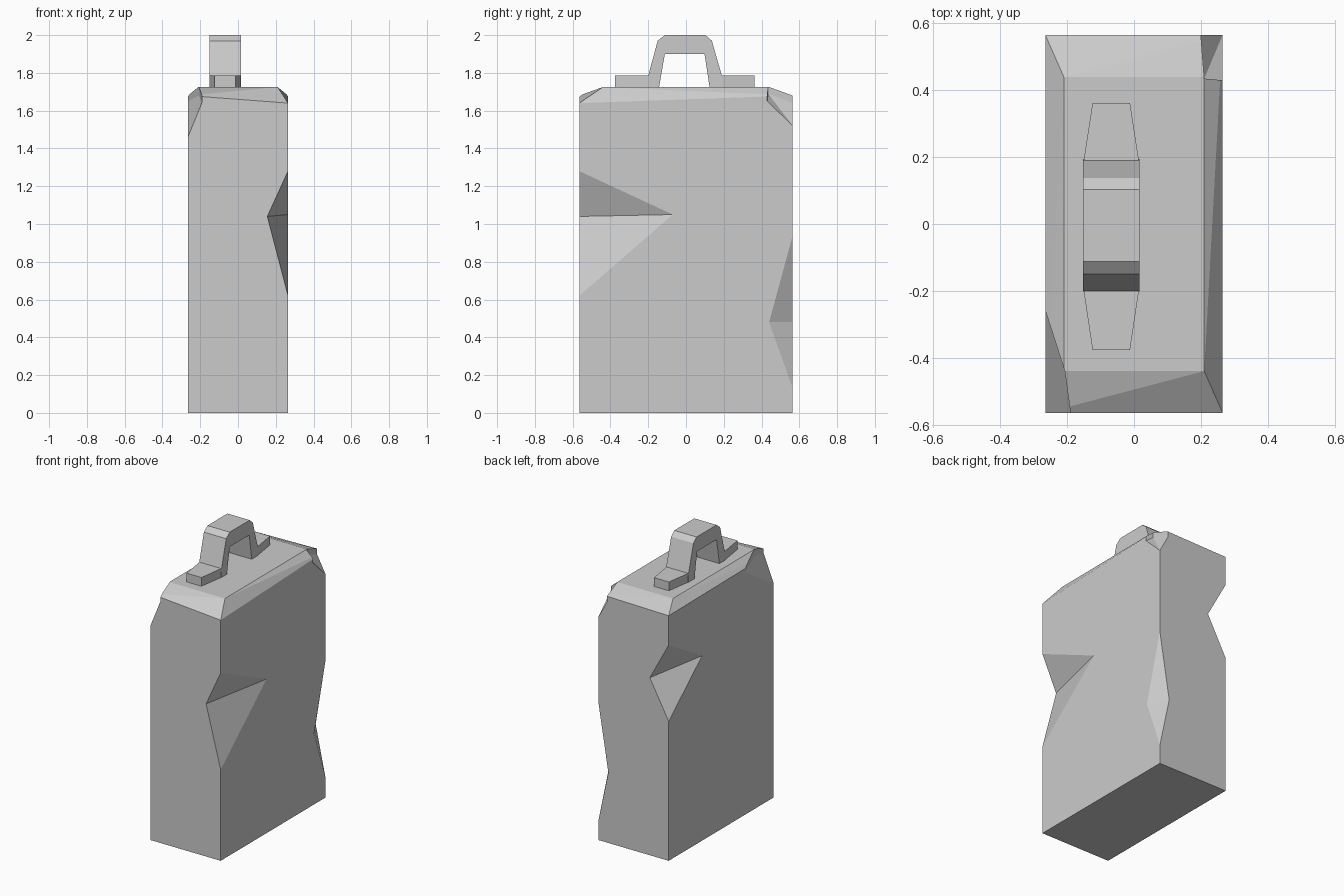
import bpy, bmesh
from mathutils import Vector

if "Cube" in bpy.data.objects:
    bpy.data.objects.remove(bpy.data.objects["Cube"])


def hull(name, pts):
    """Convex solid around a few corner points."""
    bm = bmesh.new()
    for p in pts:
        bm.verts.new(p)
    bmesh.ops.convex_hull(bm, input=bm.verts[:])
    bmesh.ops.dissolve_limit(bm, angle_limit=0.002, verts=bm.verts[:], edges=bm.edges[:])
    bmesh.ops.recalc_face_normals(bm, faces=bm.faces[:])
    return finish(name, bm)


def finish(name, bm):
    me = bpy.data.meshes.new(name)
    bm.to_mesh(me)
    bm.free()
    ob = bpy.data.objects.new(name, me)
    bpy.context.collection.objects.link(ob)
    return ob


def carve(body, cutter):
    mod = body.modifiers.new("carve", 'BOOLEAN')
    mod.operation, mod.solver, mod.object = 'DIFFERENCE', 'EXACT', cutter
    bpy.context.view_layer.objects.active = body
    bpy.ops.object.modifier_apply(modifier=mod.name)
    bpy.data.objects.remove(cutter)


W, D = 0.265, 0.565

# Body: tall box with a sloped shoulder
body = hull("body",
            [(x, y, 0) for x in (-W, W) for y in (-D, D)]
            + [(-W, -D, 1.68), (W, -D, 1.64), (W, D, 1.68), (-W, D, 1.67)]
            + [(x, y, 1.725) for x in (-0.21, 0.21) for y in (-0.44, 0.44)])

# Dents in the vertical edges: (edge x, edge y, z low, z high, side point, end point)
dents = [
    (W, -D, 0.62, 1.28, (W, -0.07, 1.05), (0.155, -D, 1.04)),
    (-W, D, 0.95, 1.47, (-W, 0.205, 1.26), (-0.123, D, 1.21)),
    (W, D, 0.13, 0.94, (W, 0.44, 0.48), (0.19, D, 0.48)),
]
for x, y, lo, hi, side, end in dents:
    mid = (Vector(side) + Vector(end)) / 2
    pts = [Vector(p) for p in ((x, y, lo), (x, y, hi), side, end)]
    carve(body, hull("dent_cutter", [mid + (p - mid) * 1.3 for p in pts]))

# Broken shoulder corners: low point, end point, side point, inner point
chips = [
    ((W, D, 1.52), (0.20, D, 1.64), (W, 0.43, 1.65), (0.21, 0.435, 1.69)),
    ((-W, -D, 1.46), (-0.19, -D, 1.645), (-W, -0.26, 1.65), (-0.207, -0.44, 1.68)),
]
for chip in chips:
    low, end, side, inner = map(Vector, chip)
    # push the outer points just past the body walls, along the chip faces
    pts = [inner + (p - inner) * 1.1 for p in (low, end, side)] + [inner]
    carve(body, hull("chip_cutter", pts + [Vector((p.x, p.y, 1.9)) for p in pts]))

# Handle arch: side profile extruded across x
X0, X1 = -0.152, 0.016
profile = [(-0.203, 1.71), (-0.2, 1.785), (-0.15, 1.97), (-0.112, 2.0), (0.103, 2.0),
           (0.137, 1.97), (0.19, 1.785), (0.193, 1.71), (0.127, 1.71), (0.098, 1.90),
           (-0.112, 1.90), (-0.145, 1.71)]
bm = bmesh.new()
face = bm.faces.new([bm.verts.new((X0, y, z)) for y, z in profile])
ext = bmesh.ops.extrude_face_region(bm, geom=[face])
bmesh.ops.translate(bm, vec=(X1 - X0, 0, 0),
                    verts=[v for v in ext["geom"] if isinstance(v, bmesh.types.BMVert)])
bmesh.ops.recalc_face_normals(bm, faces=bm.faces[:])
finish("handle_arch", bm)

# Tapered mounting feet
for name, inner, outer in (("front_foot", -0.19, -0.377), ("back_foot", 0.18, 0.362)):
    hull(name, [(x, inner, z) for x in (X0, X1) for z in (1.71, 1.785)]
         + [(x, outer, z) for x in (-0.124, -0.012) for z in (1.71, 1.785)])
